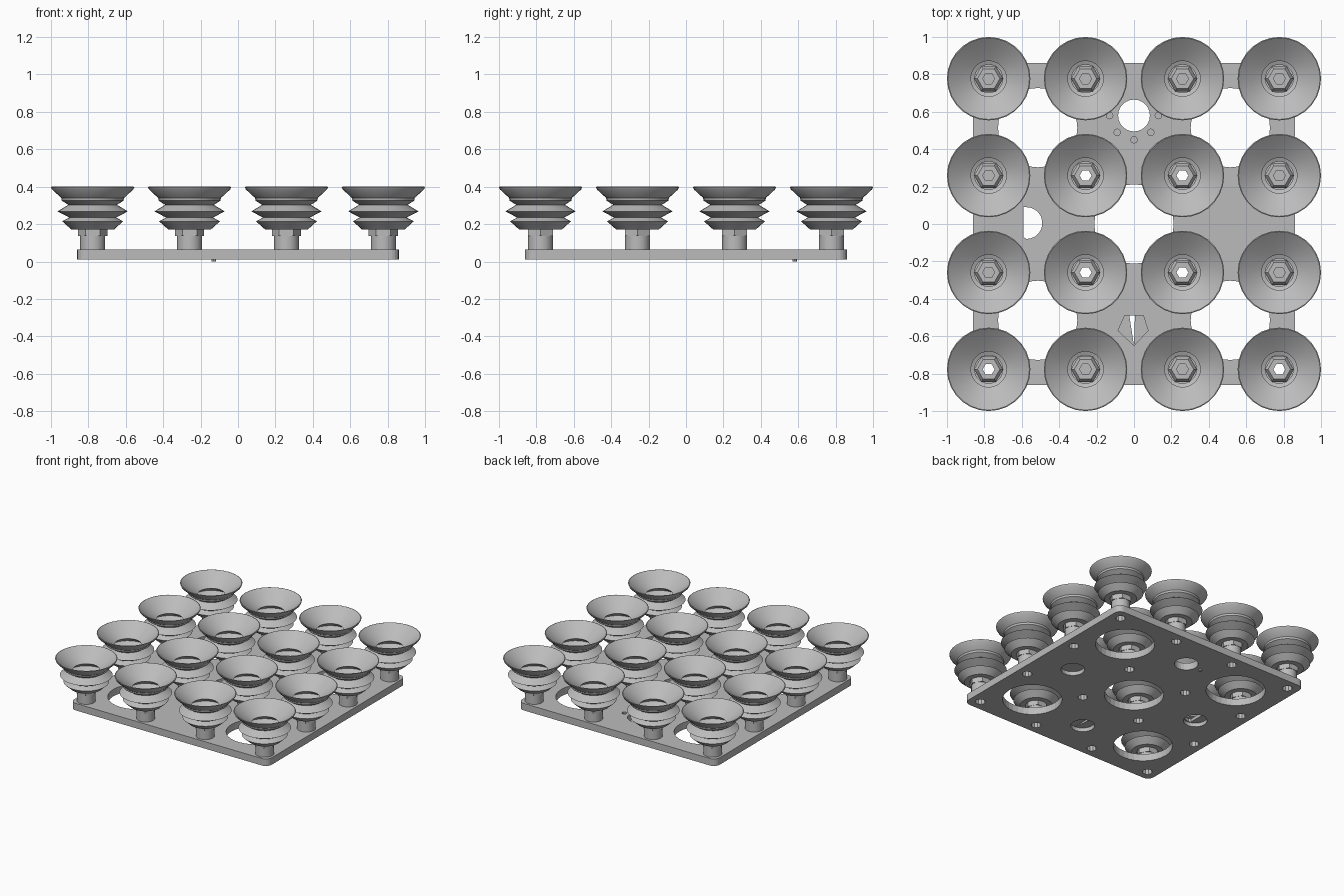
import bpy, bmesh
from math import pi, cos, sin

cube = bpy.data.objects.get("Cube")
if cube:
    bpy.data.objects.remove(cube)

grey = bpy.data.materials.new("plain grey")
grey.use_nodes = True
color = (0.5, 0.5, 0.5, 1)
grey.diffuse_color = color
grey.node_tree.nodes["Principled BSDF"].inputs["Base Color"].default_value = color

PLATE_LOW, PLATE_TOP = 0.01, 0.065
SPOTS = (-0.777, -0.259, 0.259, 0.777)


def add_object(name, bm):
    bmesh.ops.recalc_face_normals(bm, faces=bm.faces)
    mesh = bpy.data.meshes.new(name)
    bm.to_mesh(mesh)
    bm.free()
    mesh.materials.append(grey)
    obj = bpy.data.objects.new(name, mesh)
    bpy.context.collection.objects.link(obj)
    return obj


def circle(x, y, r, sides=24, start=0.0, sweep=2 * pi):
    steps = sides if sweep > 6 else sides - 1
    return [(x + r * cos(start + sweep * i / steps), y + r * sin(start + sweep * i / steps))
            for i in range(sides)]


def prism(bm, outline, low, high):
    rings = [[bm.verts.new((x, y, z)) for x, y in outline] for z in (low, high)]
    bm.faces.new(rings[0][::-1])
    bm.faces.new(rings[1])
    for i in range(len(outline)):
        j = (i + 1) % len(outline)
        bm.faces.new((rings[0][i], rings[0][j], rings[1][j], rings[1][i]))


def lathe(bm, profile, sides, closed=False):
    rings = [[bm.verts.new((x, y, z)) for x, y in circle(0, 0, r, sides)] for r, z in profile]
    pairs = list(zip(rings, rings[1:]))
    if closed:
        pairs.append((rings[-1], rings[0]))
    for a, b in pairs:
        for i in range(sides):
            j = (i + 1) % sides
            bm.faces.new((a[i], a[j], b[j], b[i]))


def smooth(obj, angle):
    bpy.ops.object.select_all(action="DESELECT")
    obj.select_set(True)
    bpy.context.view_layer.objects.active = obj
    bpy.ops.object.shade_smooth_by_angle(angle=angle)


def cut(target, bm):
    cutter = add_object("cutter", bm)
    cutter.hide_render = True
    mod = target.modifiers.new("cut", "BOOLEAN")
    mod.object, mod.operation, mod.solver = cutter, "DIFFERENCE", "EXACT"
    bpy.ops.object.select_all(action="DESELECT")
    target.select_set(True)
    bpy.context.view_layer.objects.active = target
    bpy.ops.object.modifier_apply(modifier=mod.name)
    bpy.data.objects.remove(cutter)


# Base plate with rounded corners
outline = []
for k, (sx, sy) in enumerate(((1, 1), (-1, 1), (-1, -1), (1, -1))):
    outline += circle(sx * 0.81, sy * 0.81, 0.05, 6, k * pi / 2, pi / 2)
bm = bmesh.new()
prism(bm, outline, PLATE_LOW, PLATE_TOP)
plate = add_object("base_plate", bm)

# Large windows, stem bores, mounting holes and screw pockets
bm = bmesh.new()
for x, y in ((0, 0), (-0.515, 0.515), (0.515, 0.515), (-0.515, -0.515), (0.515, -0.515)):
    prism(bm, circle(x, y, 0.212, 32), -0.1, 0.2)
for x in SPOTS:
    for y in SPOTS:
        prism(bm, circle(x, y, 0.036, 10), -0.1, 0.2)
prism(bm, circle(0, 0.58, 0.085), -0.1, 0.2)
for x, y in ((-0.57, 0), (0.57, 0), (0, -0.57)):
    prism(bm, circle(x, y, 0.085), -0.1, 0.04)
for x, y in ((-0.13, 0.58), (0.13, 0.58), (-0.09, 0.49), (0.09, 0.49), (0, 0.45)):
    prism(bm, circle(x, y, 0.018, 8), 0.045, 0.2)
cut(plate, bm)

# Partly closed mounting holes
bm = bmesh.new()
prism(bm, [(-0.59, -0.07)] + circle(-0.575, 0.005, 0.085, 12, -pi / 2, pi) + [(-0.59, 0.09)],
      -0.1, 0.2)
prism(bm, [(-0.025, -0.49), (0, -0.65), (0.005, -0.49)], -0.1, 0.2)
cut(plate, bm)
bm = bmesh.new()
prism(bm, [(-0.085, -0.57), (0, -0.65), (0.075, -0.57), (0.05, -0.49), (-0.05, -0.49)], 0.055, 0.2)
cut(plate, bm)

# Screw tip under the plate
bm = bmesh.new()
prism(bm, circle(-0.13, 0.58, 0.012, 8), 0, 0.03)
add_object("screw_tip", bm)

# Bellows suction cup: outer skin up to the lip, then the inner skin down
bm = bmesh.new()
lathe(bm, [(0.075, 0.172), (0.115, 0.172), (0.163, 0.215), (0.125, 0.235), (0.188, 0.268),
           (0.13, 0.303), (0.165, 0.325), (0.168, 0.34), (0.217, 0.385), (0.223, 0.398),
           (0.218, 0.4), (0.15, 0.345), (0.095, 0.31), (0.15, 0.268), (0.095, 0.236),
           (0.13, 0.214), (0.075, 0.19)], 28, closed=True)
cup = add_object("suction_cup", bm)
smooth(cup, 0.6)

# Hollow stem, with a hexagonal collar and a hexagonal nut in the cup
bm = bmesh.new()
lathe(bm, [(0.032, 0.06), (0.067, 0.06), (0.067, 0.14), (0.032, 0.14)], 16, closed=True)
stem = add_object("stem", bm)
smooth(stem, 0.6)
bm = bmesh.new()
lathe(bm, [(0.032, 0.137), (0.078, 0.137), (0.078, 0.2), (0.07, 0.215), (0.06, 0.23),
           (0.032, 0.23)], 6, closed=True)
nut = add_object("hex_nut", bm)
bm = bmesh.new()
prism(bm, circle(0, 0, 0.04, 12), 0.15, 0.205)
plug = add_object("bore_plug", bm)

# Repeat the cups over the grid; some bores are left open
for x in SPOTS:
    for y in SPOTS:
        is_open = abs(x) == abs(y) and (abs(x) < 0.5 or y < 0)
        for part in (cup, stem, nut) + (() if is_open else (plug,)):
            copy = part.copy()
            copy.location = (x, y, 0)
            bpy.context.collection.objects.link(copy)
for part in (cup, stem, nut, plug):
    bpy.data.objects.remove(part)
